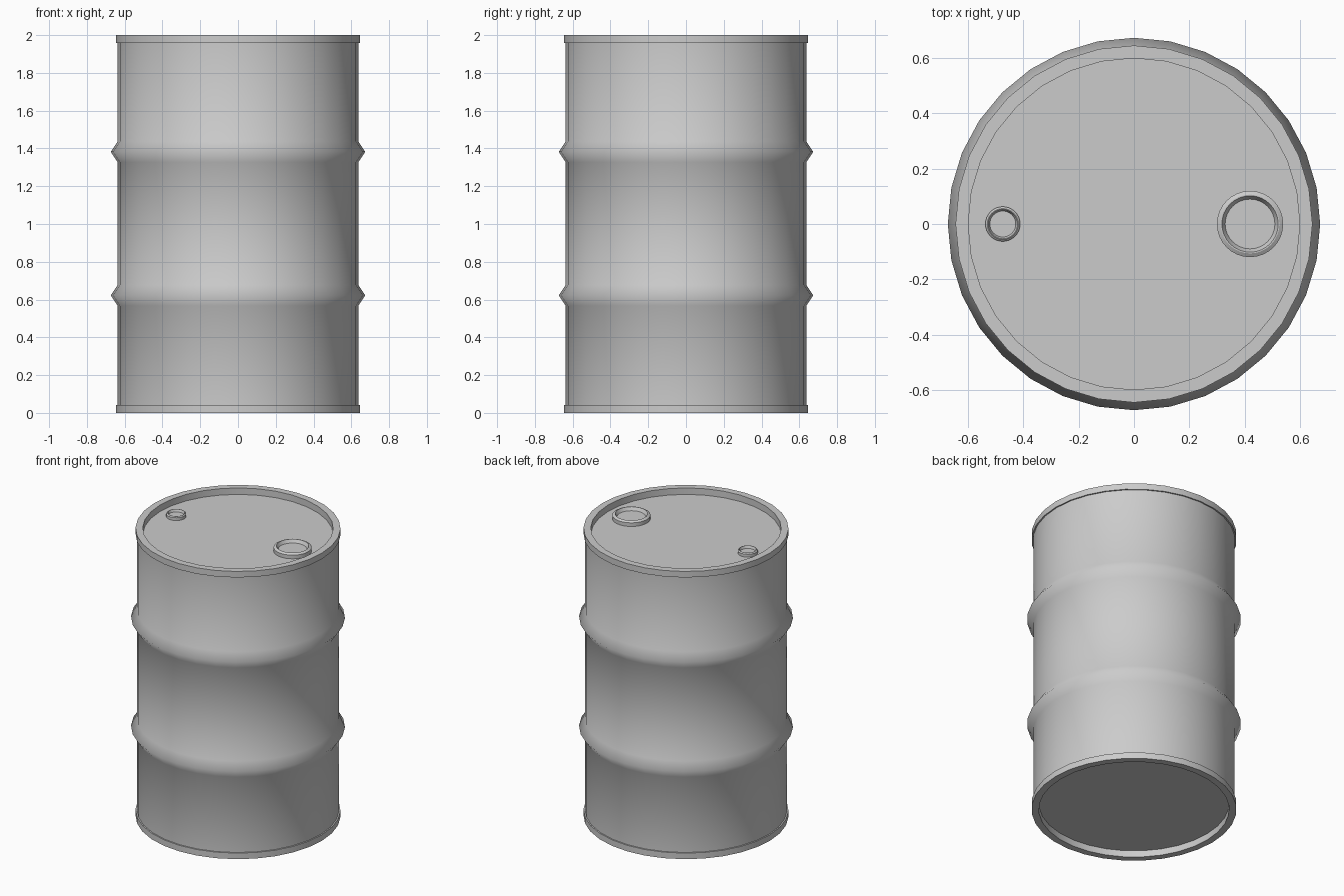
import bpy, bmesh, math

if "Cube" in bpy.data.objects:
    bpy.data.objects.remove(bpy.data.objects["Cube"])

def lathe(name, profile, segments, loc=(0, 0, 0), smooth=75):
    """Spin an (r, z) profile around z; ends at r = 0 become fan caps."""
    bm = bmesh.new()
    verts = [bm.verts.new((r, 0, z)) for r, z in profile]
    edges = [bm.edges.new(p) for p in zip(verts, verts[1:])]
    bmesh.ops.spin(bm, geom=verts + edges, cent=(0, 0, 0), axis=(0, 0, 1),
                   angle=2 * math.pi, steps=segments, use_duplicate=False)
    bmesh.ops.remove_doubles(bm, verts=bm.verts, dist=1e-4)
    bmesh.ops.recalc_face_normals(bm, faces=bm.faces)
    mesh = bpy.data.meshes.new(name)
    bm.to_mesh(mesh)
    bm.free()
    obj = bpy.data.objects.new(name, mesh)
    obj.location = loc
    bpy.context.collection.objects.link(obj)
    bpy.ops.object.select_all(action='DESELECT')
    obj.select_set(True)
    bpy.context.view_layer.objects.active = obj
    bpy.ops.object.shade_smooth_by_angle(angle=math.radians(smooth))
    return obj

BODY, RIM, LIP, RIDGE = 0.637, 0.646, 0.60, 0.674
LID_Z = 1.955

# Drum shell: recessed base, bottom rim, two rolling hoops, top rim, recessed lid
profile = [(0, 0.045), (LIP, 0.045), (LIP, 0), (RIM, 0), (RIM, 0.042), (BODY, 0.042)]
for z in (0.622, 1.382):
    profile += [(BODY, z - 0.055), (RIDGE, z), (BODY, z + 0.055)]
profile += [(BODY, 1.958), (RIM, 1.958), (RIM, 2), (LIP, 2), (LIP, LID_Z), (0, LID_Z)]
lathe("drum_body", profile, 32)

# Filler caps with a dished centre
def cap(name, x, r, wall, height):
    lathe(name, [(0, 0), (r, 0), (r, height * 0.75), (r - wall * 0.45, height),
                 (r - wall * 0.6, height), (r - wall, height * 0.35),
                 (0, height * 0.35)], 32, (x, 0, LID_Z), 30)

cap("large_filler_cap", 0.42, 0.12, 0.03, 0.034)
cap("small_vent_cap", -0.475, 0.063, 0.016, 0.026)
